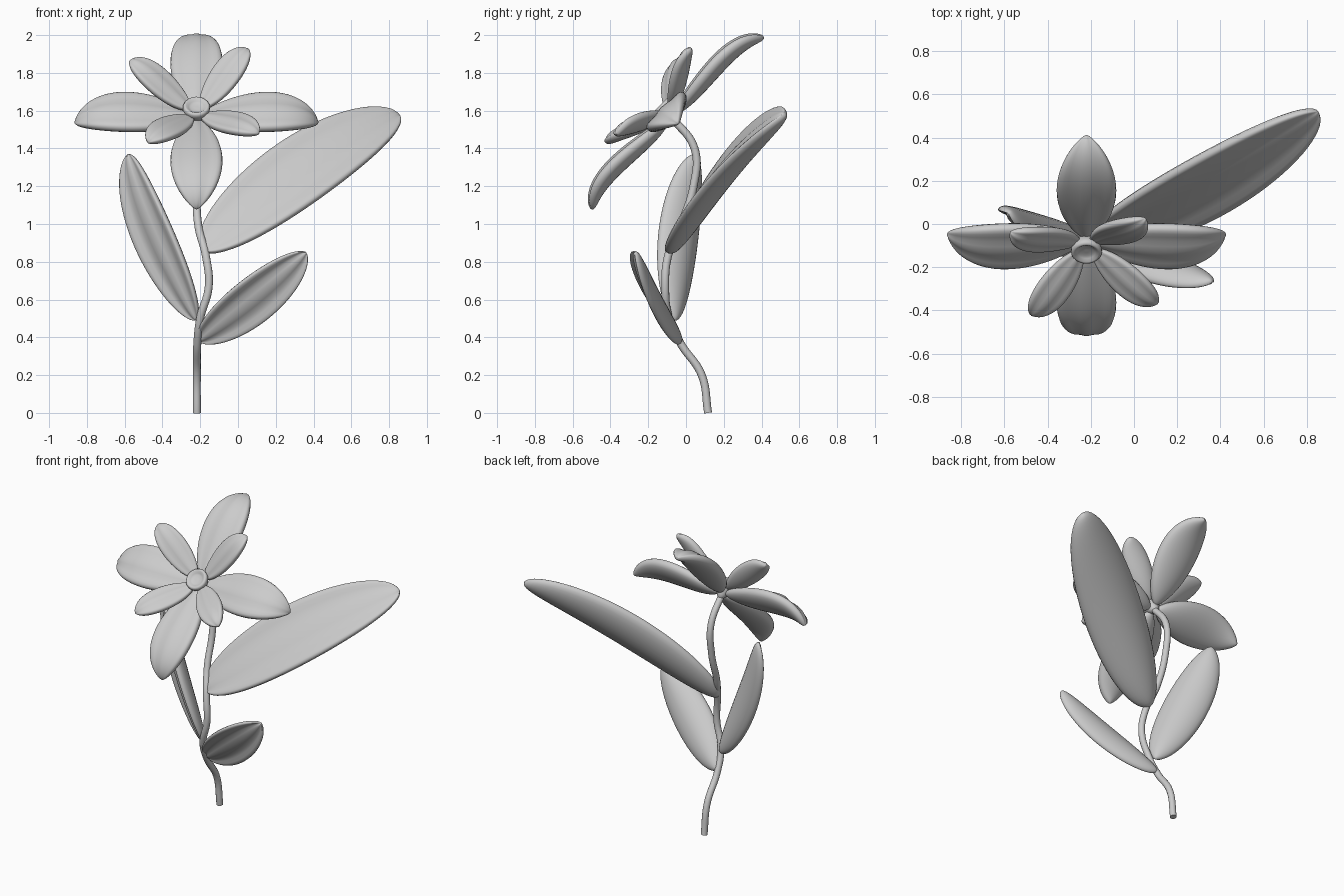
import bpy, bmesh, math
from mathutils import Vector, Matrix

cube = bpy.data.objects.get("Cube")
if cube:
    bpy.data.objects.remove(cube, do_unlink=True)

grey = bpy.data.materials.new("plain_grey")
grey.use_nodes = True
COLOUR = (0.6, 0.6, 0.6, 1)
grey.diffuse_color = COLOUR
grey.node_tree.nodes["Principled BSDF"].inputs["Base Color"].default_value = COLOUR


def finish(name, bm):
    """Turn a bmesh into a smooth, coloured object."""
    bmesh.ops.recalc_face_normals(bm, faces=bm.faces)
    mesh = bpy.data.meshes.new(name)
    bm.to_mesh(mesh)
    bm.free()
    mesh.materials.append(grey)
    mesh.shade_smooth()
    obj = bpy.data.objects.new(name, mesh)
    bpy.context.collection.objects.link(obj)
    return obj


def skin(bm, rings):
    """Bridge equal rings of points into a closed skin."""
    rings = [[bm.verts.new(p) for p in ring] for ring in rings]
    count = len(rings[0])
    for a, b in zip(rings, rings[1:]):
        for k in range(count):
            j = (k + 1) % count
            bm.faces.new((a[k], a[j], b[j], b[k]))
    bm.faces.new(rings[0])
    bm.faces.new(rings[-1])


def bezier(p, t):
    s = 1 - t
    return p[0] * s**3 + p[1] * 3 * s * s * t + p[2] * 3 * s * t * t + p[3] * t**3


def blade(name, path, side, width, thick, cup, power, skew=1.0, ridge=0.25):
    """Cupped leaf or petal with a raised midrib, swept along a curve."""
    path = [Vector(p) for p in path]
    steps, sides = 36, 28
    rings = []
    for i in range(steps + 1):
        t = (1 - math.cos(math.pi * i / steps)) / 2
        centre = bezier(path, t)
        lo, hi = max(t - 0.01, 0), min(t + 0.01, 1)
        along = (bezier(path, hi) - bezier(path, lo)).normalized()
        up = along.cross(Vector(side)).normalized()
        across = up.cross(along)
        u = t ** skew
        shape = max(4 * u * (1 - u), 0.002) ** power
        ring = []
        for k in range(sides):
            angle = math.tau * k / sides
            a, s = math.cos(angle), math.sin(angle)
            # Fuller than an ellipse, so the rim stays rounded
            height = thick * math.copysign(abs(s) ** 0.8, s) * shape ** 0.6
            if s > 0:
                height *= 1 - ridge + ridge * math.cos(math.tau * a)
            height += cup * width * shape * (a * a - 0.3)
            ring.append(centre + across * (a * width * shape) + up * height)
        rings.append(ring)
    bm = bmesh.new()
    skin(bm, rings)
    return finish(name, bm)


# Stem
curve = bpy.data.curves.new("stem", "CURVE")
curve.dimensions = "3D"
curve.bevel_depth = 0.021
curve.bevel_resolution = 4
curve.use_fill_caps = True
stem_points = [(-0.218, 0.117, 0), (-0.218, 0.083, 0.2), (-0.215, -0.03, 0.37),
               (-0.2, -0.09, 0.5), (-0.155, -0.11, 0.67), (-0.17, -0.095, 0.83),
               (-0.21, -0.03, 0.99), (-0.22, 0.04, 1.2), (-0.22, 0.045, 1.4),
               (-0.22, -0.08, 1.57)]
spline = curve.splines.new("BEZIER")
spline.bezier_points.add(len(stem_points) - 1)
for point, co in zip(spline.bezier_points, stem_points):
    point.co = co
    point.handle_left_type = point.handle_right_type = "AUTO"
curve.materials.append(grey)
bpy.context.collection.objects.link(bpy.data.objects.new("stem", curve))

# Leaves
blade("large_leaf",
      [(-0.19, -0.08, 0.86), (0.13, 0.07, 1.125), (0.48, 0.27, 1.405), (0.85, 0.52, 1.58)],
      (-0.67, 0.42, 0.61), 0.203, 0.057, 0.25, 0.52, ridge=0.1)
blade("small_leaf",
      [(-0.21, -0.03, 0.38), (-0.03, -0.13, 0.51), (0.19, -0.23, 0.68), (0.36, -0.27, 0.85)],
      (-0.7, -0.32, 0.64), 0.13, 0.038, 0.25, 0.6)
blade("tall_leaf",
      [(-0.22, -0.06, 0.49), (-0.36, -0.055, 0.77), (-0.53, -0.01, 1.1), (-0.58, 0.05, 1.37)],
      (-0.66, 0.66, -0.36), 0.142, 0.042, 0.25, 0.6)

# Flower frame: tilted forward on the stem
centre = Vector((-0.22, -0.08, 1.57))
right = Vector((1, 0, 0))
facing = Vector((0, -1, 1)).normalized()
upward = facing.cross(right)


def petal(name, degrees, outline, width, thick, cup, power, skew):
    angle = math.radians(degrees)
    radial = right * math.cos(angle) + upward * math.sin(angle)
    path = [centre + radial * r + facing * h for r, h in outline]
    blade(name, path, facing.cross(radial), width, thick, cup, power, skew, 0.1)


# Outer petals, with tips curling back
for i in range(4):
    petal(f"outer_petal_{i + 1}", 90 * i,
          [(0.02, 0), (0.24, 0.0), (0.52, 0.085), (0.642, -0.055)],
          0.138, 0.05, 0.1, 0.77, 1.0)

# Inner petals, raised towards the viewer; the upper pair more so
for i, (degrees, tip) in enumerate(((50, 0.175), (146, 0.175), (233, 0.14), (321, 0.135))):
    petal(f"inner_petal_{i + 1}", degrees,
          [(0.03, 0.03), (0.16, 0.055), (0.34, tip + 0.025), (0.425, tip)],
          0.083, 0.036, 0.12, 0.73, 1.05)

# Flower centre: a turned button with a rounded rim and a shallow dish
profile = [(0.012, -0.05), (0.03, -0.02), (0.06, 0.03), (0.071, 0.055), (0.071, 0.072),
           (0.064, 0.083), (0.054, 0.082), (0.042, 0.071), (0.03, 0.066), (0.01, 0.066)]
bm = bmesh.new()
skin(bm, [[(r * math.cos(math.tau * k / 32), r * math.sin(math.tau * k / 32), h)
           for k in range(32)] for r, h in profile])
button = finish("flower_centre", bm)
turn = Matrix((right, upward, facing)).transposed().to_4x4()
button.matrix_world = Matrix.Translation(centre) @ turn
